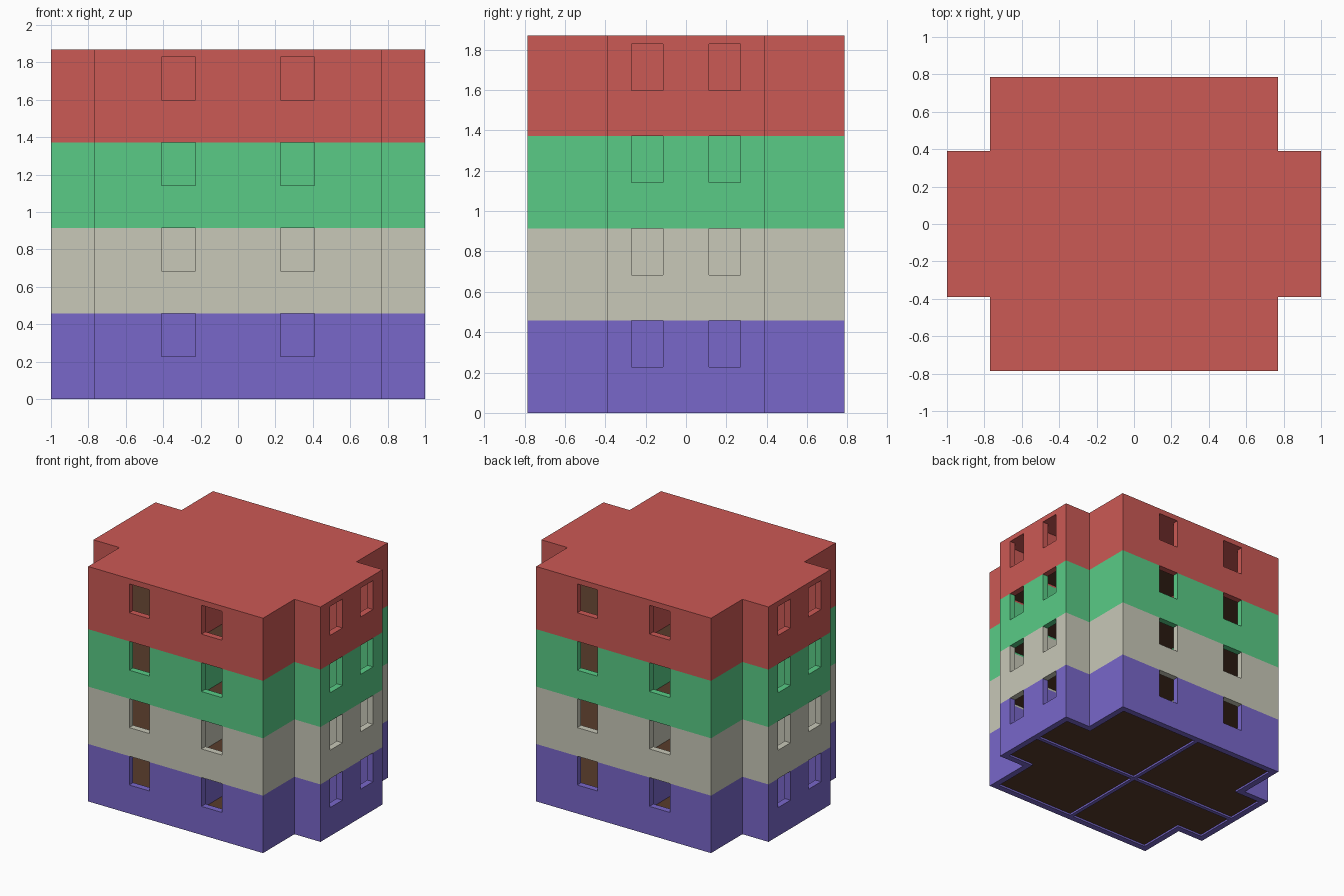
import bpy, bmesh

if "Cube" in bpy.data.objects:
    bpy.data.objects.remove(bpy.data.objects["Cube"])

H = 0.457          # storey height
T = 0.05           # wall thickness
TOP = 1.87         # overall height


def material(name, rgb):
    m = bpy.data.materials.new(name)
    m.diffuse_color = (*rgb, 1)
    m.use_nodes = True
    m.node_tree.nodes["Principled BSDF"].inputs["Base Color"].default_value = m.diffuse_color
    return m


def plan(inset=0.0):
    """Cross-shaped footprint, optionally pulled inwards."""
    a, b, c, d = 1.0 - inset, 0.77 - inset, 0.785 - inset, 0.39 - inset
    return [(-b, -c), (b, -c), (b, -d), (a, -d), (a, d), (b, d),
            (b, c), (-b, c), (-b, d), (-a, d), (-a, -d), (-b, -d)]


def prism(name, outline, z0, z1, mat=None):
    bm = bmesh.new()
    face = bm.faces.new([bm.verts.new((x, y, z0)) for x, y in outline])
    ext = bmesh.ops.extrude_face_region(bm, geom=[face])
    top = [v for v in ext["geom"] if isinstance(v, bmesh.types.BMVert)]
    bmesh.ops.translate(bm, verts=top, vec=(0, 0, z1 - z0))
    bmesh.ops.recalc_face_normals(bm, faces=bm.faces)
    mesh = bpy.data.meshes.new(name)
    bm.to_mesh(mesh)
    bm.free()
    if mat:
        mesh.materials.append(mat)
    ob = bpy.data.objects.new(name, mesh)
    bpy.context.collection.objects.link(ob)
    return ob


def box(name, x0, x1, y0, y1, z0, z1, mat=None):
    return prism(name, [(x0, y0), (x1, y0), (x1, y1), (x0, y1)], z0, z1, mat)


# Wall shell: hollow core, then bars that pierce opposite walls as windows
shell = prism("wall_shell", plan(), 0, H)
cutters = [prism("core_cutter", plan(T), -0.1, H + 0.1)]
for s in (-1, 1):
    x0, x1 = sorted((s * 0.228, s * 0.408))
    y0, y1 = sorted((s * 0.115, s * 0.27))
    cutters.append(box("window_cutter", x0, x1, -1.2, 1.2, 0.227, H + 0.1))
    cutters.append(box("window_cutter", -1.2, 1.2, y0, y1, 0.227, H + 0.1))
for c in cutters:
    c.hide_render = True
    mod = shell.modifiers.new("cut", 'BOOLEAN')
    mod.operation, mod.solver, mod.object = 'DIFFERENCE', 'EXACT', c
bpy.context.view_layer.update()
wall_mesh = bpy.data.meshes.new_from_object(
    shell.evaluated_get(bpy.context.evaluated_depsgraph_get()))
for ob in cutters + [shell]:
    bpy.data.objects.remove(ob)

# Storeys: coloured walls and partitions with a brown floor
brown = material("floor_brown", (0.10, 0.045, 0.025))
colours = [("purple", (0.19, 0.135, 0.59)), ("cream", (0.58, 0.58, 0.48)),
           ("green", (0.10, 0.60, 0.24)), ("red", (0.60, 0.10, 0.09))]
for i, (label, rgb) in enumerate(colours):
    mat = material("wall_" + label, rgb)
    z = i * H
    mesh = wall_mesh.copy()
    mesh.materials.clear()
    mesh.materials.append(mat)
    walls = bpy.data.objects.new(f"walls_{label}", mesh)
    walls.location.z = z
    bpy.context.collection.objects.link(walls)
    e = 0.015
    box(f"long_partition_{label}", -1 + T, 1 - T, -e, e, z, z + H, mat)
    box(f"cross_partition_{label}", -e, e, -0.785 + T, 0.785 - T, z, z + H, mat)
    prism(f"floor_{label}", plan(T), z + 0.015, z + 0.035, brown)

# Flat roof in the top storey's colour
prism("roof", plan(), 4 * H, TOP, mat)
